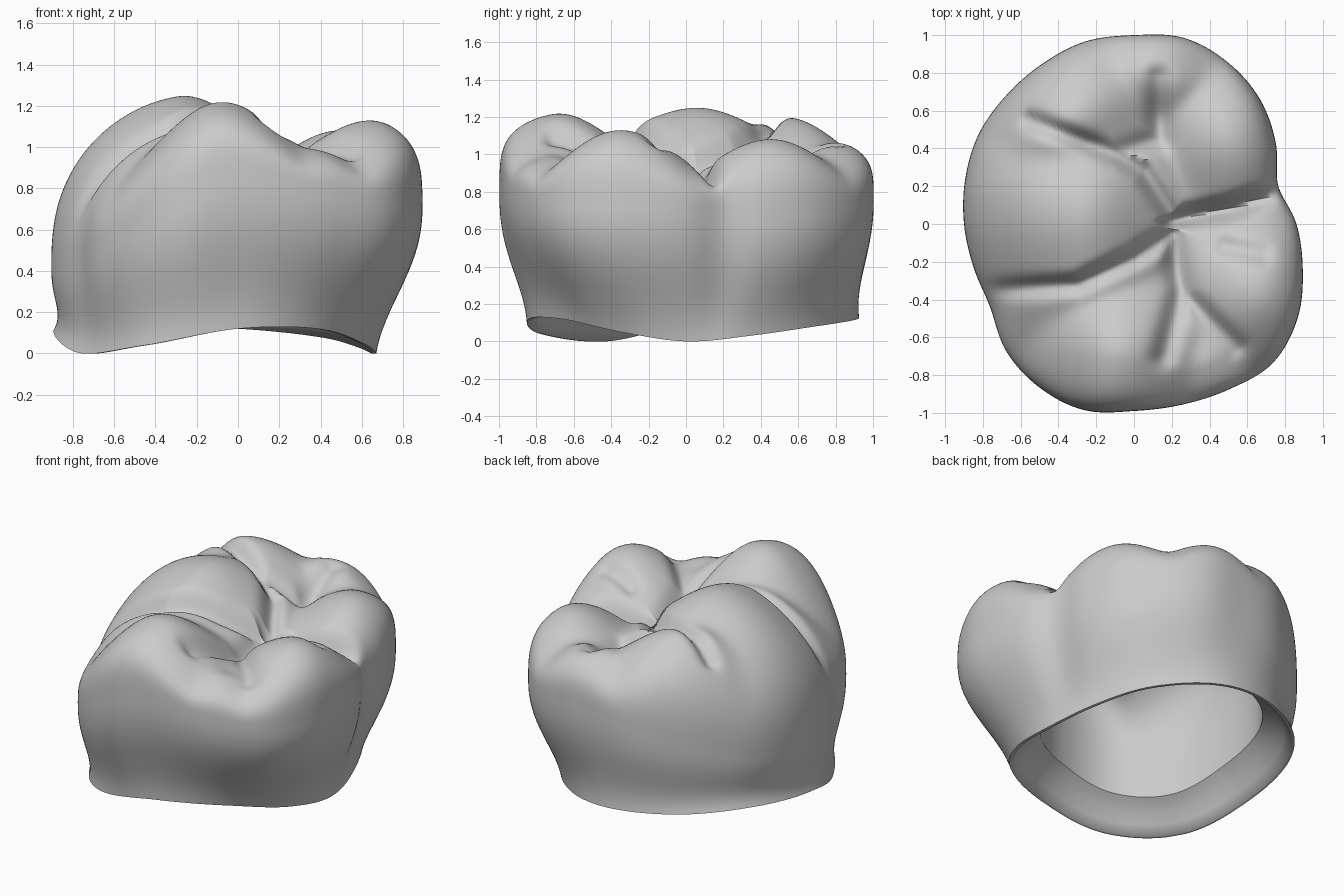
import bpy, bmesh, math
from mathutils import Vector

cube = bpy.data.objects.get("Cube")
if cube:
    bpy.data.objects.remove(cube, do_unlink=True)

SEGMENTS = 192
TOP_RINGS, WALL_RINGS, CAVITY_RINGS = 72, 18, 32

# Values evenly spaced around the crown, counter-clockwise from +x
OUTLINE = [.86, .79, .866, .94, .99, 1.02, 1, 1, .977, .96, .95, .925,
           .9, .88, .88, .955, 1, 1.02, .99, .99, 1.01, 1.04, 1, .925]
RIM_RADIUS = [.67, .69, .8, .92, .94, .94, .89, .87, .9, .84, .77, .7]
RIM_HEIGHT = [0, .03, .08, .12, .14, .15, .09, 0, .04, .12, .12, .05]
BULGE_HEIGHT = [.7, .65, .7, .75, .6, .48, .42, .45, .6, .82, .75, .7]

# Cusps: x, y, height, radius towards the middle, radius across
CUSPS = [(-.09, -.72, 1.245, .44, .42), (-.3, .04, 1.265, .44, .58),
         (-.42, .57, 1.27, .38, .48), (.58, .48, 1.14, .45, .5),
         (.1, .83, 1.12, .32, .46), (.74, -.38, 1.19, .5, .42),
         (.38, -.75, 1.02, .3, .35)]

# Fissures: depth, width, path
FISSURES = [
    (.08, .05, [(-.8, -.36), (-.6, -.34), (-.3, -.32), (0, -.18), (.2, -.05)]),
    (.08, .05, [(-.55, .55), (-.1, .37), (.05, .28), (.2, .05)]),
    (.14, .05, [(.2, .02), (.5, .08), (.86, .2)]),
    (.07, .06, [(.2, -.05), (.25, -.35), (.16, -.7)]),
    (.05, .05, [(.25, -.35), (.4, -.5), (.55, -.65)]),
    (.06, .06, [(-.1, .37), (.13, .45), (.13, .78)]),
    (.04, .05, [(.48, -.12), (.68, -.16)]),
]


def around(values, angle):
    """Smooth periodic interpolation of evenly spaced values."""
    n = len(values)
    pos = angle / math.tau * n
    i = int(math.floor(pos))
    t = pos - i
    a, b, c, d = (values[(i + k) % n] for k in (-1, 0, 1, 2))
    return b + t / 2 * (c - a + t * (2*a - 5*b + 4*c - d + t * (3*(b - c) + d - a)))


def flat(r, angle):
    return Vector((r * math.cos(angle), r * math.sin(angle)))


def cusp_height(p):
    """Soft maximum of rounded cones, with a gentler slope outwards."""
    total = math.exp(30 * .88)
    for x, y, h, inward, across in CUSPS:
        centre = Vector((x, y))
        out = centre.normalized()
        d = p - centre
        a, b = d.dot(out), d.dot(Vector((-out.y, out.x)))
        if a > 0:
            a *= .35
        q = (a / inward) ** 2 + (b / across) ** 2
        total += math.exp(30 * (h - .25 * (math.sqrt(1 + 3 * q) - 1)))
    return math.log(total) / 30


def fissure_depth(p):
    deepest = 0
    for depth, width, path in FISSURES:
        for start, end in zip(path, path[1:]):
            a, b = Vector(start), Vector(end)
            t = max(0, min(1, (p - a).dot(b - a) / (b - a).length_squared))
            gap = (p - a.lerp(b, t)).length / width
            deepest = max(deepest, depth * math.exp(-gap * gap))
    return deepest


def cavity_point(angle, s):
    """Steep-walled hollow that follows the cusps at a constant thickness."""
    r = (around(RIM_RADIUS, angle) - .19) * s
    z = around(RIM_HEIGHT, angle) + .17
    ceiling = cusp_height(flat(r, angle)) - .25
    return r, z + (ceiling - z) * (1 - s ** 5) ** .2


def lip_point(angle, t):
    """Flared band between the hollow and the rim."""
    r = around(RIM_RADIUS, angle) - .19 + .17 * t
    return r, around(RIM_HEIGHT, angle) + .17 * (1 - t ** 1.3)


def wall_point(angle, v):
    """Side wall with a slight waist above the rim."""
    low, high = around(RIM_RADIUS, angle), around(OUTLINE, angle)
    z0, z1 = around(RIM_HEIGHT, angle), around(BULGE_HEIGHT, angle)
    rise = math.sin(v * math.pi / 2)
    waist = .06 * math.sin(v * math.pi) * (1 - v) ** 2
    return low + (high - low) * rise - waist, z0 + (z1 - z0) * v


def top_point(angle, s):
    r = around(OUTLINE, angle) * s
    p = flat(r, angle)
    bulge = around(BULGE_HEIGHT, angle)
    power = 2.5 + (bulge - .42) * 4.5
    dome = max(0, 1 - s ** power) ** (1 / power)
    return r, bulge + (cusp_height(p) - bulge) * dome - fissure_depth(p) * (1 - s ** 8)


def spread(n):
    """Ring positions from near the middle out to the edge, denser at the edge."""
    return [math.sin(i / n * math.pi / 2) for i in range(1, n + 1)]


# Rings run from the cavity ceiling, over the rim, up the wall, across the top
stages = [(cavity_point, s) for s in spread(CAVITY_RINGS)]
stages += [(lip_point, i / 4) for i in range(1, 5)]
stages += [(wall_point, i / WALL_RINGS) for i in range(WALL_RINGS)]
stages += [(top_point, s) for s in reversed(spread(TOP_RINGS))]

bm = bmesh.new()
rings = []
for shape, amount in stages:
    ring = []
    for k in range(SEGMENTS):
        angle = k / SEGMENTS * math.tau
        r, z = shape(angle, amount)
        ring.append(bm.verts.new((*flat(r, angle), max(z, 0))))
    rings.append(ring)
for lower, upper in zip(rings, rings[1:]):
    for k in range(SEGMENTS):
        n = (k + 1) % SEGMENTS
        bm.faces.new((lower[k], lower[n], upper[n], upper[k]))

# Close the cavity ceiling and the middle of the chewing surface
for ring, shape in ((rings[0], cavity_point), (rings[-1], top_point)):
    pole = bm.verts.new((0, 0, shape(0, 0)[1]))
    for k in range(SEGMENTS):
        bm.faces.new((ring[k], ring[(k + 1) % SEGMENTS], pole))
bmesh.ops.recalc_face_normals(bm, faces=bm.faces)

mesh = bpy.data.meshes.new("tooth_crown")
bm.to_mesh(mesh)
bm.free()
crown = bpy.data.objects.new("tooth_crown", mesh)
bpy.context.collection.objects.link(crown)

# Plain grey material
grey = bpy.data.materials.new("plain_grey")
grey.use_nodes = True
colour = (.6, .6, .6, 1)
grey.diffuse_color = colour
grey.node_tree.nodes["Principled BSDF"].inputs["Base Color"].default_value = colour
mesh.materials.append(grey)

bpy.ops.object.select_all(action='DESELECT')
crown.select_set(True)
bpy.context.view_layer.objects.active = crown
bpy.ops.object.shade_smooth_by_angle(angle=math.radians(55))
